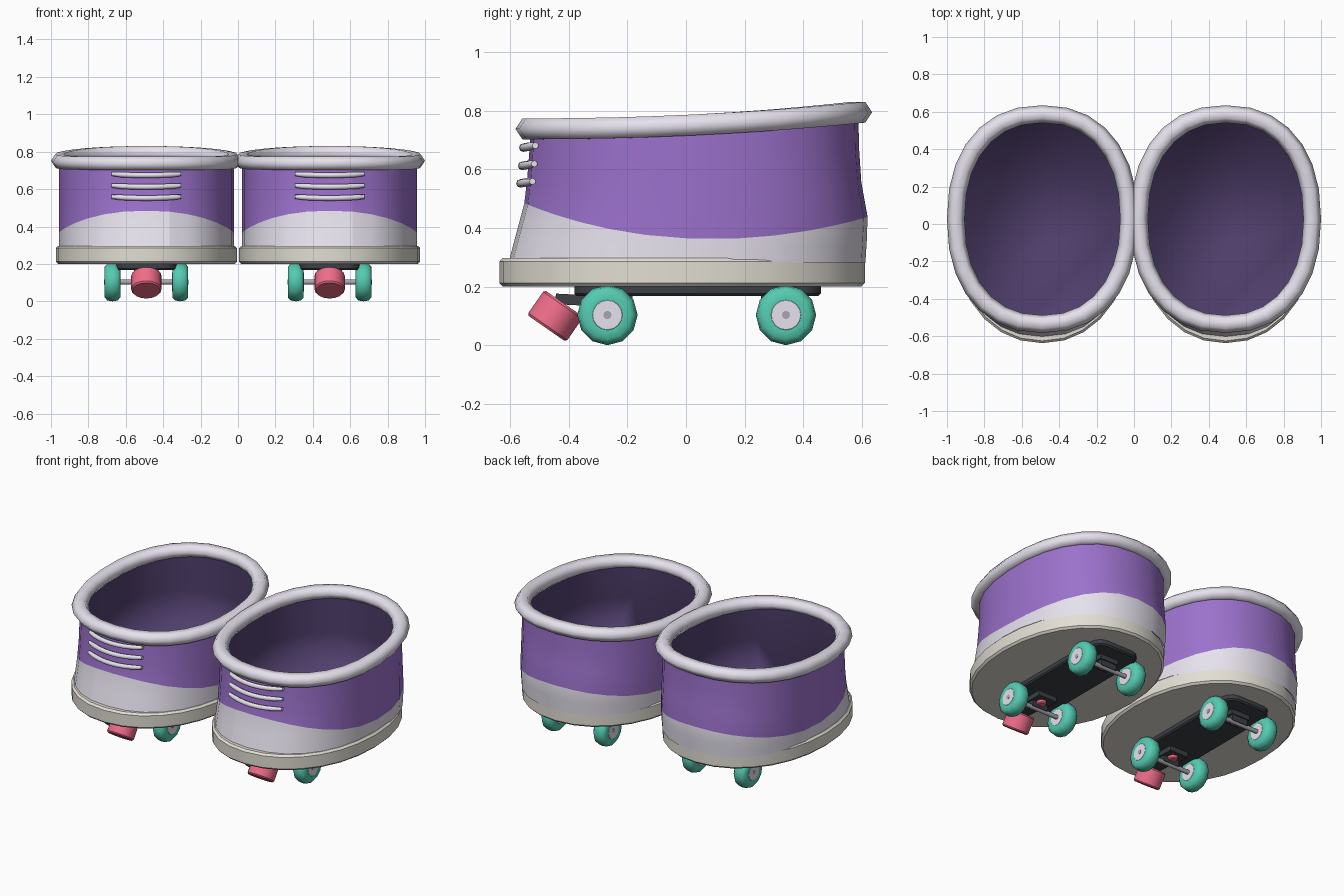
import bpy, bmesh
from math import sin, cos, pi, radians
from mathutils import Vector

if "Cube" in bpy.data.objects:
    bpy.data.objects.remove(bpy.data.objects["Cube"])

CX = 0.49      # centre of one boot; the other is mirrored
N = 28         # sides around the boot


def material(name, rgb):
    m = bpy.data.materials.new(name)
    m.diffuse_color = (*rgb, 1)
    m.use_nodes = True
    m.node_tree.nodes["Principled BSDF"].inputs["Base Color"].default_value = m.diffuse_color
    return m


PURPLE = material("purple", (0.33, 0.165, 0.60))
LINING = material("lining", (0.085, 0.052, 0.16))
WHITE = material("lilac_white", (0.79, 0.76, 0.85))
SOLE = material("sole_cream", (0.76, 0.73, 0.66))
TEAL = material("teal", (0.09, 0.60, 0.44))
PINK = material("pink", (0.86, 0.15, 0.25))
DARK = material("dark", (0.045, 0.05, 0.06))
METAL = material("metal", (0.40, 0.39, 0.43))


def loft(name, rings, mats, closed=False, caps=(True, True), row_mat=None, angle=35):
    """Skin closed rings of points, then mirror to the other boot."""
    bm = bmesh.new()
    vs = [[bm.verts.new((p[0] + CX, p[1], p[2])) for p in r] for r in rings]
    n = len(vs[0])
    for i in range(len(vs) if closed else len(vs) - 1):
        a, b = vs[i], vs[(i + 1) % len(vs)]
        for j in range(n):
            k = (j + 1) % n
            f = bm.faces.new((a[j], a[k], b[k], b[j]))
            f.material_index = row_mat[i] if row_mat else 0
    if not closed:
        for cap, ring in zip(caps, (vs[0], vs[-1])):
            if cap:
                bm.faces.new(ring)
    bmesh.ops.recalc_face_normals(bm, faces=bm.faces)
    me = bpy.data.meshes.new(name)
    bm.to_mesh(me)
    bm.free()
    for m in mats:
        me.materials.append(m)
    me.shade_smooth()
    me.set_sharp_from_angle(angle=radians(angle))
    ob = bpy.data.objects.new(name, me)
    bpy.context.collection.objects.link(ob)
    ob.modifiers.new("other_boot", "MIRROR").use_mirror_merge = False
    return ob


def turned(name, profile, origin, axis, mat, n=12, angle=40):
    """Revolve (distance, radius) pairs around an axis."""
    q = Vector(axis).to_track_quat('Z', 'Y')
    rings = [[Vector(origin) + q @ Vector((r * cos(2 * pi * j / n), r * sin(2 * pi * j / n), d))
              for j in range(n)] for d, r in profile]
    return loft(name, rings, [mat], angle=angle)


def oval(j, hw, yf, yb, e=2.25):
    """Rounded-oval outline point; j = 0 is the toe."""
    t = 2 * pi * j / N
    s, c = sin(t), -cos(t)
    px = (abs(s) ** (2 / e)) * (1 if s >= 0 else -1)
    py = (abs(c) ** (2 / e)) * (1 if c >= 0 else -1)
    return hw * px, (yf + yb) / 2 + (yb - yf) / 2 * py


def lerp(table, z):
    for (a, u), (b, v) in zip(table, table[1:]):
        if z <= b:
            return u + (v - u) * max(0, z - a) / (b - a)
    return table[-1][1]


FRONT = [(.28, -.606), (.40, -.574), (.48, -.552), (.60, -.538), (.74, -.53)]
BACK = [(.28, .612), (.43, .621), (.52, .603), (.60, .592), (.76, .588)]


def wall(j, z, inset=0):
    x, y = oval(j, 0.468 - inset, lerp(FRONT, z) + inset, lerp(BACK, z) - inset)
    return (x, y, z)


def rim_z(y):
    return 0.738 + 0.057 * max(0, (y + 0.54) / 1.13) ** 2.1


# Boot upper: pale toe band below, purple wall above
rows = [[], [], [], [], [], []]
for j in range(N):
    y = oval(j, .468, -.555, .615)[1]
    band = 0.362 + 0.285 * (y - 0.1) ** 2
    top = rim_z(oval(j, .468, -.53, .588)[1])
    rows[0].append(wall(j, 0.28))
    rows[1].append(wall(j, (0.28 + band) / 2))
    for k in range(4):
        rows[2 + k].append(wall(j, band + (top - band) * k / 3))
upper = loft("boot_upper", rows, [WHITE, PURPLE], caps=(False, False), row_mat=[0, 0, 1, 1, 1])
for e in upper.data.edges:     # creases beside the tongue panel
    a, b = (i % N for i in e.vertices)
    if a == b and a in (1, N - 1):
        e.use_edge_sharp = True

# Padded rim: six-sided tube around the opening
rim = []
for j in range(N):
    ring = []
    zc = rim_z(oval(j, .463, -.535, .588)[1])
    for k in range(6):
        a = 2 * pi * k / 6
        r = .047 * cos(a)
        x, y = oval(j, .463 + r, -.535 - r, .588 + r)
        ring.append((x, y, zc + 0.041 * sin(a)))
    rim.append(ring)
loft("boot_rim", rim, [WHITE], closed=True, angle=70)

# Dark hollow lining: inner wall down to the insole
inner = []
for s in (1, .5, 0):
    ring = []
    for j in range(N):
        top = rim_z(oval(j, .45, -.52, .57)[1]) - .015
        ring.append(wall(j, .31 + (top - .31) * s, .028))
    inner.append(ring)
lining = loft("boot_lining", inner, [LINING], caps=(False, True), angle=100)
lining.data.flip_normals()

# Sole slab with small chamfers
sole = []
for z, d in ((.20, .012), (.212, 0), (.285, 0), (.297, .012), (.297, .05)):
    sole.append([(*oval(j, .484 - d, -.637 + d, .61 - d, 2.12), z) for j in range(N)])
loft("sole", sole, [SOLE])

# Laces: bent round bars hugging the front
for i, z in enumerate((0.557, 0.617, 0.679)):
    rings = []
    for k in range(9):
        u = -1 + k / 4
        x = 0.185 * u
        y = lerp(FRONT, z) - 0.022 + 0.042 * u * u
        bar = 0.0145 if abs(u) < 1 else 0.011
        rings.append([(x, y + bar * cos(2 * pi * m / 8), z - .005 + .007 * u * u + bar * sin(2 * pi * m / 8))
                      for m in range(8)])
    loft(f"lace_{i + 1}", rings, [WHITE], angle=60)


# Base plate with rounded corners
def plate_ring(z, d):
    pts = []
    for sx, sy, a0 in ((1, 1, 0), (-1, 1, 90), (-1, -1, 180), (1, -1, 270)):
        for k in range(4):
            a = radians(a0 + 30 * k)
            pts.append((sx * .09 + (.07 - d) * cos(a), .04 + sy * .35 + (.07 - d) * sin(a), z))
    return pts


loft("base_plate", [plate_ring(.168, .008), plate_ring(.176, 0), plate_ring(.205, 0)], [DARK])


def block(name, centre, size, mat, tilt=0):
    hx, hy, hz = (s / 2 for s in size)
    rings = []
    for z in (-hz, hz):
        rings.append([(centre[0] + x, centre[1] + y * cos(tilt) - z * sin(tilt),
                       centre[2] + y * sin(tilt) + z * cos(tilt))
                      for x, y in ((-hx, -hy), (hx, -hy), (hx, hy), (-hx, hy))])
    return loft(name, rings, [mat])


# Trucks, axles and wheels
TYRE = [(-.042, .055), (-.042, .082), (-.028, .098), (0, .103), (.028, .098), (.042, .082), (.042, .055)]
for end, y, inward in (("front", -.268, 1), ("rear", .341, -1)):
    block(f"{end}_truck", (0, y + .03 * inward, .155), (.13, .11, .034), DARK)
    block(f"{end}_hanger", (0, y, .122), (.11, .036, .04), DARK)
    turned(f"{end}_bushing", [(-.018, .024), (-.012, .03), (.02, .03)],
           (0, y + .03 * inward, .136), (0, 0, 1), PINK)
    turned(f"{end}_axle", [(-.2255, .014), (.2255, .014)], (0, y, .103), (1, 0, 0), METAL, 10)
    for side, x in (("left", -.181), ("right", .181)):
        turned(f"{end}_{side}_wheel", TYRE, (x, y, .103), (1, 0, 0), TEAL, 12, 50)
        turned(f"{end}_{side}_hub", [(-.043, .05), (-.038, .056), (.038, .056), (.043, .05)],
               (x, y, .103), (1, 0, 0), WHITE, 16)

# Toe stop and its arm
turned("toe_stop", [(-.052, .074), (-.044, .081), (.044, .081), (.052, .074)],
       (0, -.446, .100), (0, -.57, -.82), PINK, 16)
block("toe_stop_arm", (0, -.385, .155), (.09, .12, .036), DARK, radians(-3))
